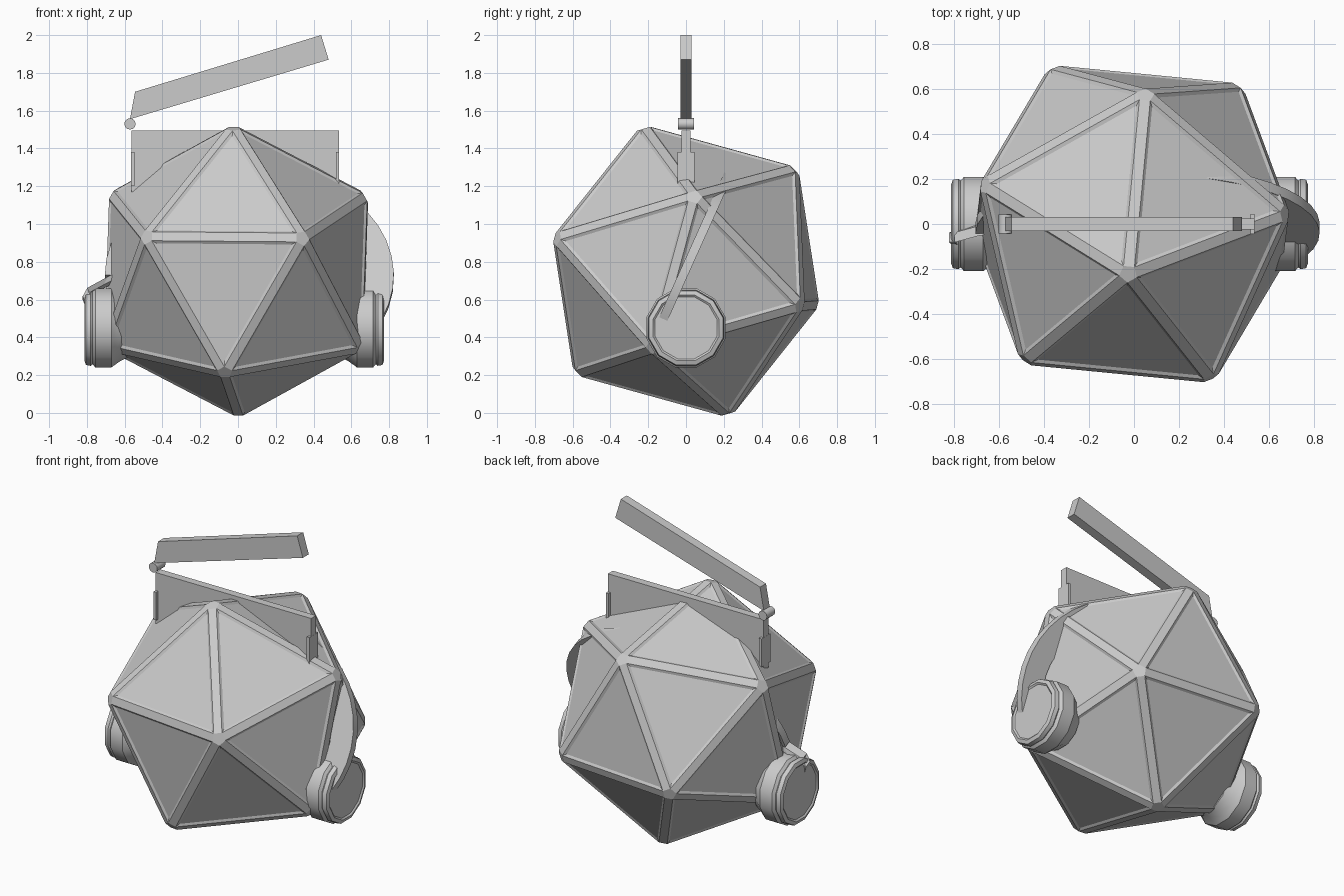
import bpy, bmesh
from math import cos, sin, pi, radians, sqrt
from mathutils import Vector

if "Cube" in bpy.data.objects:
    bpy.data.objects.remove(bpy.data.objects["Cube"])


def finish(name, bm, smooth=None):
    bmesh.ops.recalc_face_normals(bm, faces=bm.faces[:])
    me = bpy.data.meshes.new(name)
    bm.to_mesh(me)
    bm.free()
    ob = bpy.data.objects.new(name, me)
    bpy.context.collection.objects.link(ob)
    if smooth:
        bpy.ops.object.select_all(action='DESELECT')
        bpy.context.view_layer.objects.active = ob
        ob.select_set(True)
        bpy.ops.object.shade_smooth_by_angle(angle=radians(smooth))
    return ob


def box(name, lo, hi):
    bm = bmesh.new()
    bmesh.ops.create_cube(bm, size=1)
    for v in bm.verts:
        v.co = Vector([(a + b) / 2 + c * (b - a) for a, b, c in zip(lo, hi, v.co)])
    return finish(name, bm)


def loft(name, rings, smooth=None):
    """Skin a list of equal-sized closed rings and cap both ends."""
    bm = bmesh.new()
    vs = [[bm.verts.new(p) for p in r] for r in rings]
    n = len(vs[0])
    for a, b in zip(vs, vs[1:]):
        for i in range(n):
            bm.faces.new((a[i], a[(i + 1) % n], b[(i + 1) % n], b[i]))
    bm.faces.new(vs[0])
    bm.faces.new(vs[-1])
    return finish(name, bm, smooth)


# Body: tilted icosahedron with bevelled edges and slightly sunken panels
centre = Vector((-0.01, 0, 0.75))
a = Vector((-0.015, -0.215, 0.735)).normalized()
u = Vector((0.06, 0.57, 0.55))
u = (u - a * u.dot(a)).normalized()
w = a.cross(u)
R = 0.818
bm = bmesh.new()
for s in (1, -1):
    bm.verts.new(centre + a * R * s)
    for k in range(5):
        t = 2 * pi * k / 5
        d = a / sqrt(5) + (u * cos(t) + w * sin(t)) * 2 / sqrt(5)
        bm.verts.new(centre + d * R * s)
bmesh.ops.convex_hull(bm, input=bm.verts[:])
bmesh.ops.bevel(bm, geom=bm.edges[:], offset=0.026, offset_type='OFFSET',
                segments=1, profile=0.5, affect='EDGES')
bmesh.ops.recalc_face_normals(bm, faces=bm.faces[:])
panels = [f for f in bm.faces if len(f.verts) == 3 and f.calc_area() > 0.1]
bmesh.ops.inset_individual(bm, faces=panels, thickness=0.03, depth=-0.008)
finish("faceted_body", bm, 19)

# Ear cups: turned profile (distance out, radius), mirrored left and right
profile = [(0.56, 0.16), (0.60, 0.18), (0.635, 0.205), (0.65, 0.217), (0.735, 0.217),
           (0.75, 0.2), (0.76, 0.208), (0.785, 0.203), (0.793, 0.18), (0.785, 0.17)]
for side, label in ((1, "right"), (-1, "left")):
    rings = [[(-0.02 + side * d, r * cos(2 * pi * (k + .5) / 12), 0.45 + r * sin(2 * pi * (k + .5) / 12))
              for k in range(12)] for d, r in profile]
    loft(label + "_ear_cup", rings, 35)

# Headband: elliptical arc in a tilted plane, mostly buried in the body at the top
across = Vector((0, 0.91, -0.41)) * 0.024


def band_point(t, inset):
    z = 0.72 + (0.58 - inset) * sin(t)
    return Vector((0.06 + (0.765 - inset) * cos(t), -0.02 + 0.45 * (z - 0.72), z))


rings = []
for k in range(25):
    t = radians(-24 + 204 * k / 24)
    o, i = band_point(t, 0), band_point(t, 0.15)
    rings.append([o + across, o - across, i - across, i + across])
loft("headband", rings, 30)

# Left headband end, bent outward onto the cup
rings = []
for x, y, z in ((-0.62, -0.02, 0.73), (-0.70, -0.03, 0.69), (-0.81, -0.06, 0.63), (-0.79, -0.075, 0.58)):
    p, up = Vector((x, y, z)), Vector((0.012, 0, 0.022))
    rings.append([p + up + across, p + up - across, p - up - across, p - up + across])
loft("left_headband_end", rings)

# Upright plate on top with a thin bracket at each end
box("top_plate", (-0.565, -0.025, 1.17), (0.535, 0.025, 1.495))
for label, x in (("left", -0.557), ("right", 0.527)):
    box(label + "_plate_bracket", (x - 0.009, -0.045, 1.2), (x + 0.009, 0.045, 1.38))

# Raised bar and its hinge pin
outline = [(-0.572, 1.555), (0.48, 1.87), (0.44, 2.0), (-0.545, 1.70)]
loft("raised_bar", [[(x, y, z) for x, z in outline] for y in (-0.03, 0.03)])
loft("hinge_pin", [[(-0.572 + 0.03 * cos(2 * pi * k / 12), y, 1.53 + 0.03 * sin(2 * pi * k / 12))
                    for k in range(12)] for y in (-0.042, 0.042)], 40)
